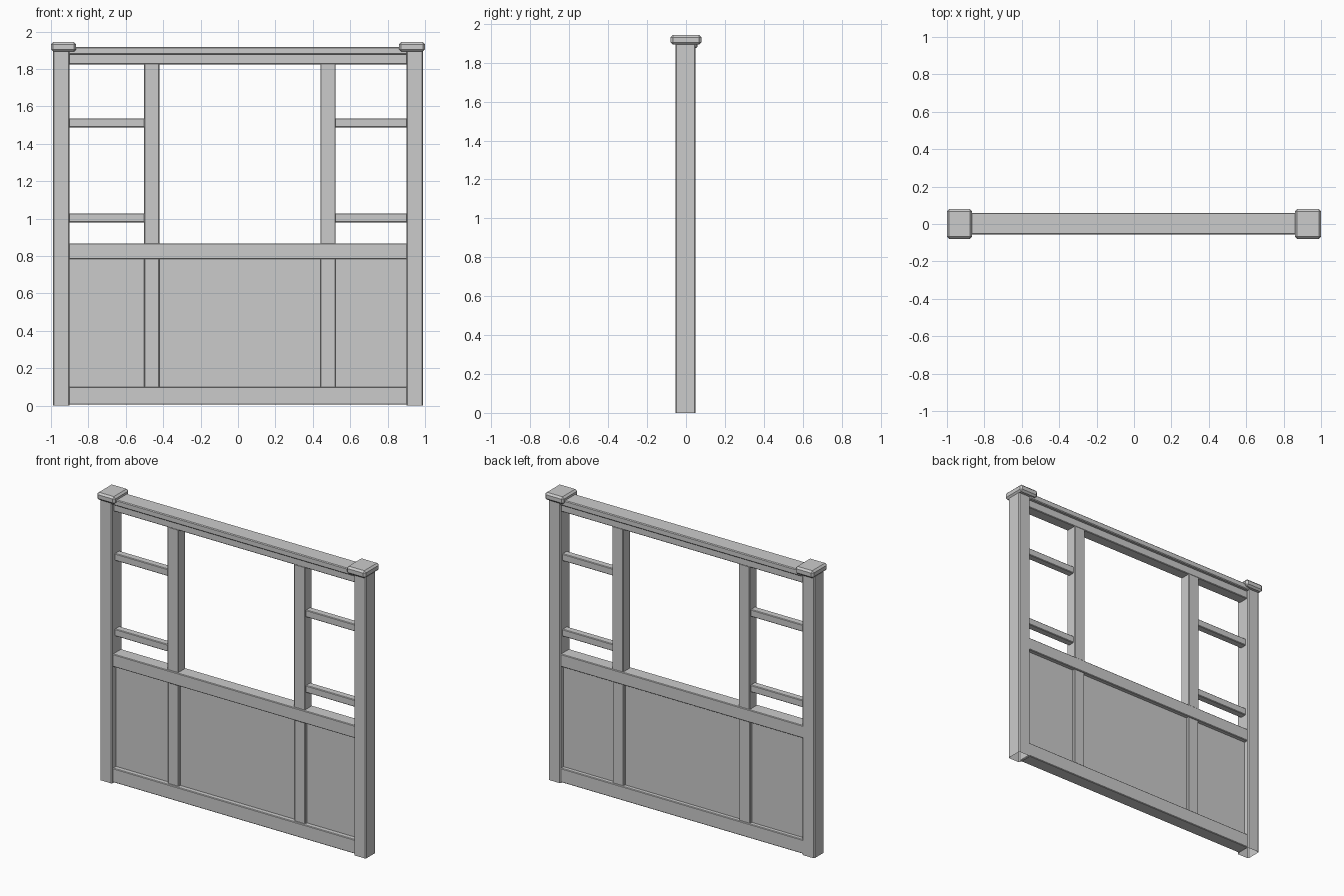
import bpy, bmesh
from mathutils import Vector

cube = bpy.data.objects.get("Cube")
if cube:
    bpy.data.objects.remove(cube, do_unlink=True)

grey = bpy.data.materials.new("plain grey")
grey.use_nodes = True
grey.diffuse_color = (0.6, 0.6, 0.6, 1)
grey.node_tree.nodes["Principled BSDF"].inputs["Base Color"].default_value = (0.6, 0.6, 0.6, 1)


def box(name, x, y, z, bevel=0.004, open_bottom=False):
    """Beam spanning the given (min, max) ranges, with small chamfers."""
    bm = bmesh.new()
    bmesh.ops.create_cube(bm, size=1)
    lo, hi = Vector((x[0], y[0], z[0])), Vector((x[1], y[1], z[1]))
    for v in bm.verts:
        v.co = Vector([(lo[i] + hi[i]) / 2 + v.co[i] * (hi[i] - lo[i]) for i in range(3)])
    if bevel:
        edges = [e for e in bm.edges
                 if not (open_bottom and all(v.co.z < z[0] + 1e-4 for v in e.verts))]
        bmesh.ops.bevel(bm, geom=edges, offset=bevel, segments=1, affect='EDGES')
    if open_bottom:
        bm.normal_update()
        bmesh.ops.delete(bm, geom=[f for f in bm.faces if f.normal.z < -0.9], context='FACES')
    mesh = bpy.data.meshes.new(name)
    bm.to_mesh(mesh)
    bm.free()
    mesh.materials.append(grey)
    ob = bpy.data.objects.new(name, mesh)
    bpy.context.collection.objects.link(ob)
    return ob


# Corner posts with caps
for side, post, cap in (("right", (-0.99, -0.9), (-1, -0.865)),
                        ("left", (0.9, 0.99), (0.86, 1))):
    box(side + "_post", post, (-0.055, 0.05), (0, 1.9), 0.006, open_bottom=True)
    box(side + "_post_cap", cap, (-0.08, 0.08), (1.893, 1.943), 0.012)

# Horizontal rails between the posts
span = (-0.905, 0.905)
box("top_rail_cap", span, (-0.055, 0.06), (1.877, 1.917), 0.005)
box("top_rail", span, (-0.035, 0.04), (1.825, 1.88))
box("middle_rail", span, (-0.045, 0.045), (0.783, 0.868))
box("bottom_rail", span, (-0.045, 0.045), (0.005, 0.1))

# Lower infill panel
box("lower_panel", span, (-0.012, 0.017), (0.09, 0.79), 0)

# Mullions, and short bars out to the posts
for side, x, bar in (("right", (-0.502, -0.42), (-0.905, -0.495)),
                     ("left", (0.44, 0.522), (0.515, 0.905))):
    box(side + "_upper_mullion", x, (-0.035, 0.04), (0.86, 1.83))
    box(side + "_lower_mullion", x, (-0.03, 0.035), (0.095, 0.79))
    for level, z in (("lower", 0.98), ("upper", 1.488)):
        box(f"{side}_{level}_bar", bar, (-0.022, 0.027), (z, z + 0.048))
